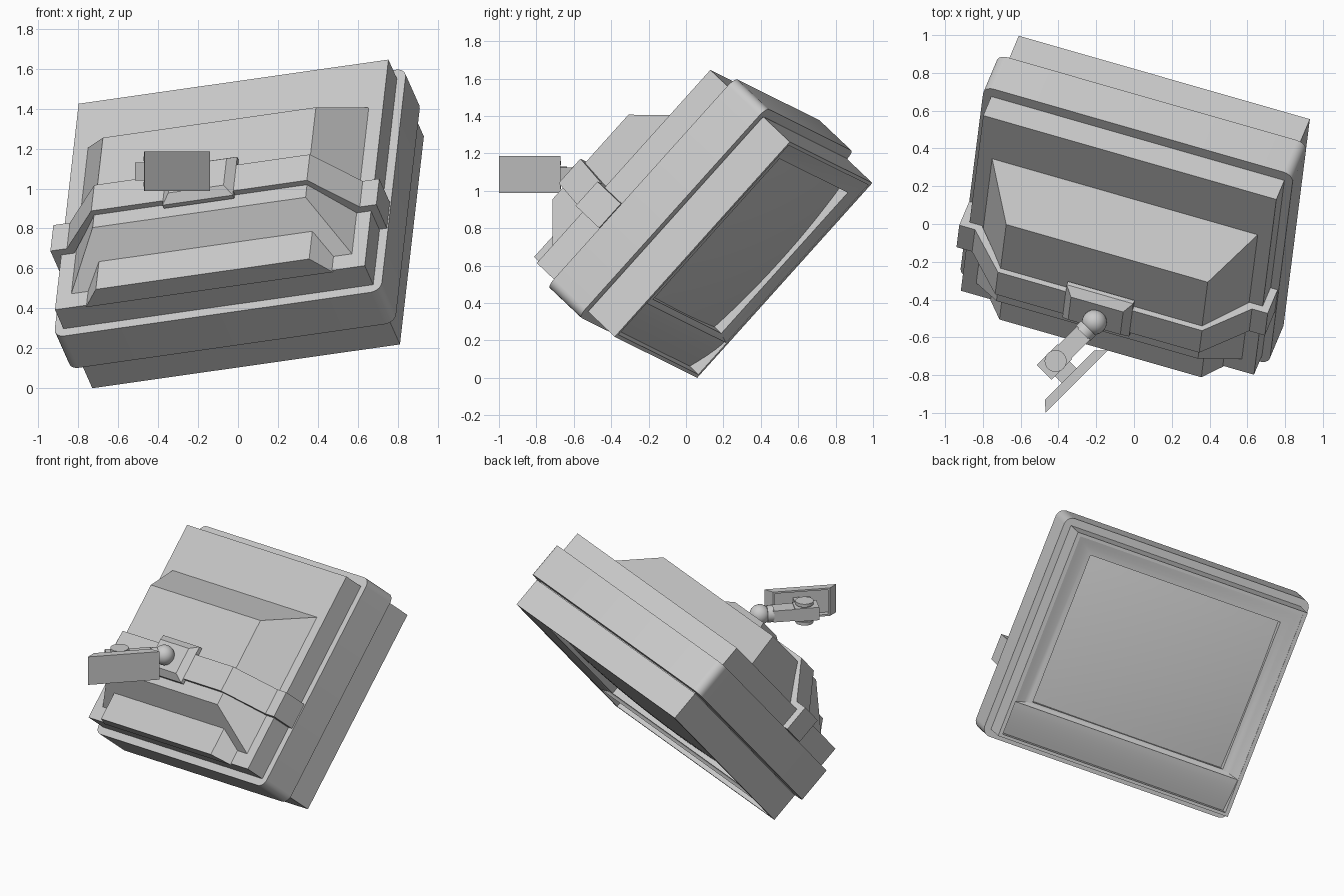
import bpy, bmesh, math
from mathutils import Matrix, Vector

if "Cube" in bpy.data.objects:
    bpy.data.objects.remove(bpy.data.objects["Cube"])

# Tilted monitor frame: a = width, b = height, c = depth from screen to back
U, V = Vector((.9526, -.273, .1355)), Vector((.085, .666, .741))
W = U.cross(V)


def frame(x, y, z, origin):
    m = Matrix((x, y, z)).transposed().to_4x4()
    m.translation = origin
    return m


MON = frame(U, V, W, (-.73, .06, 0))
ARM = Matrix.Translation((-.21, -.52, 1.085)) @ Matrix.Rotation(math.radians(225), 4, 'Z')
TRAY = ARM @ frame((-1, 0, 0), (0, 0, 1), (0, 1, 0), (0, 0, 0))


def finish(name, bm, mat, smooth=False, closed=True):
    if closed:
        bmesh.ops.recalc_face_normals(bm, faces=bm.faces[:])
    me = bpy.data.meshes.new(name)
    bm.to_mesh(me)
    bm.free()
    ob = bpy.data.objects.new(name, me)
    bpy.context.collection.objects.link(ob)
    ob.matrix_world = mat
    if smooth:
        bpy.ops.object.select_all(action='DESELECT')
        ob.select_set(True)
        bpy.context.view_layer.objects.active = ob
        bpy.ops.object.shade_smooth_by_angle(angle=math.radians(30))
    return ob


def loft(name, rects, mat=MON, radius=0, smooth=False):
    """Closed solid through rectangles (a0, b0, a1, b1, c)."""
    bm = bmesh.new()
    rings = [[bm.verts.new(p) for p in ((a0, b0, c), (a1, b0, c), (a1, b1, c), (a0, b1, c))]
             for a0, b0, a1, b1, c in rects]
    for r, s in zip(rings, rings[1:]):
        for i in range(4):
            j = (i + 1) % 4
            bm.faces.new((r[i], r[j], s[j], s[i]))
    bm.faces.new(rings[0])
    bm.faces.new(rings[-1])
    if radius:
        edges = [bm.edges.get((r[i], s[i])) for r, s in zip(rings, rings[1:]) for i in range(4)]
        bmesh.ops.bevel(bm, geom=edges, offset=radius, segments=5, profile=.5, affect='EDGES')
    return finish(name, bm, mat, smooth)


def box(name, a0, b0, c0, a1, b1, c1, mat=MON):
    return loft(name, [(a0, b0, a1, b1, c0), (a0, b0, a1, b1, c1)], mat)


def extrude(name, points, vec, smooth=False):
    """Closed profile of monitor-space points, extruded along vec."""
    bm = bmesh.new()
    face = bm.faces.new([bm.verts.new(p) for p in points])
    ext = bmesh.ops.extrude_face_region(bm, geom=[face])
    bmesh.ops.translate(bm, vec=vec,
                        verts=[g for g in ext['geom'] if isinstance(g, bmesh.types.BMVert)])
    return finish(name, bm, MON, smooth)


def cylinder(name, r, depth, mat, seg=24):
    bm = bmesh.new()
    bmesh.ops.create_cone(bm, cap_ends=True, segments=seg, radius1=r, radius2=r, depth=depth)
    return finish(name, bm, mat, True)


# Front bezel: outer wall with a thin rim around a shallow pan
lip = (.025, .02, 1.593, 1.386)
outer = (0, 0, 1.618, 1.406)
loft("front_bezel", [(*outer, .205), (*outer, 0), (*lip, 0), (*lip, .1)])

# Screen surround, sides sinking gently from the rim to the screen opening
hole = (.14, .275, 1.478, 1.29)
side = [(.025 + .115 * t, .245 + .03 * t, 1.593 - .115 * t, 1.386 - .096 * t,
         .003 + .02 * math.sin(t * math.pi / 2)) for t in (0, .25, .5, .75, 1)]
loft("screen_surround", [(.025, .245, 1.593, 1.386, .1)] + side + [(*hole, .08)], smooth=True)

# Lower panel curving back towards the bottom rim
curve = [(.025, .25 - .23 * t, .012 + .055 * t ** 1.4) for t in (i / 8 for i in range(9))]
extrude("lower_panel", [(.025, .25, .1)] + curve + [(.025, .02, .1)], (1.568, 0, 0), True)

# Bulging screen glass
bm = bmesh.new()
bmesh.ops.create_grid(bm, x_segments=20, y_segments=16, size=1)
for v in bm.verts:
    x, y = v.co.x, v.co.y
    v.co = (.809 + x * .669, .7825 + y * .5075, .022 + .027 * (x * x + y * y))
bmesh.ops.reverse_faces(bm, faces=bm.faces[:])
finish("screen", bm, MON, True, closed=False)

# Seam, rounded middle casing and rear casing
box("casing_seam", .02, .02, .19, 1.598, 1.386, .23)
loft("middle_casing", [(-.058, -.05, 1.662, 1.455, .212), (-.058, -.05, 1.662, 1.455, .455)],
     radius=.055, smooth=True)
box("rear_casing", -.012, 0, .44, 1.617, 1.393, .6)

# Tapered tube housing with lower step
loft("tube_housing", [(.062, .09, 1.545, 1.085, .595), (.238, .285, 1.358, .893, .853)])
loft("lower_housing", [(.15, -.008, 1.448, .3, .595), (.238, -.008, 1.36, .3, .713)])

# Strap following the rear profile, mirrored about the centre
half = [(.857, .46), (.857, .64), (.77, .64), (.567, .885)]
inner = [(.567, .84), (.75, .59), (.80, .59), (.80, .46)]
prof = [(.80 + a, c) for a, c in half] + [(.80 - a, c) for a, c in reversed(half)]
prof += [(.80 - a, c) for a, c in reversed(inner)] + [(.80 + a, c) for a, c in inner]
extrude("rear_strap", [(a, .37, c) for a, c in prof], (0, .175, 0))

# Mount plate with ball joint
loft("mount_plate", [(.61, .34, .98, .6, .86), (.61, .34, .98, .6, .885), (.65, .38, .94, .56, .925)])
bm = bmesh.new()
bmesh.ops.create_uvsphere(bm, u_segments=24, v_segments=14, radius=.066)
finish("ball_joint", bm, ARM, True)
cylinder("ball_collar", .055, .04,
         ARM @ Matrix.Translation((.065, 0, 0)) @ Matrix.Rotation(math.pi / 2, 4, 'Y'))

# Arm, hinge pin and link
box("arm", .08, -.05, -.04, .26, .05, .04, ARM)
box("arm_end", .22, -.055, -.045, .376, .055, .045, ARM)
cylinder("hinge_pin", .045, .15, ARM @ Matrix.Translation((.29, 0, 0)))
for s in (-1, 1):
    cylinder("pin_cap", .058, .022, ARM @ Matrix.Translation((.29, 0, s * .064)))
box("tray_link", .24, .04, -.035, .35, .142, .035, ARM)

# Hollow end tray, open towards the arm
loft("end_tray", [(-.523, -.097, -.057, .1, .156), (-.474, -.097, -.106, .1, .106),
                  (-.462, -.085, -.118, .088, .106), (-.495, -.085, -.085, .088, .14)], TRAY)
